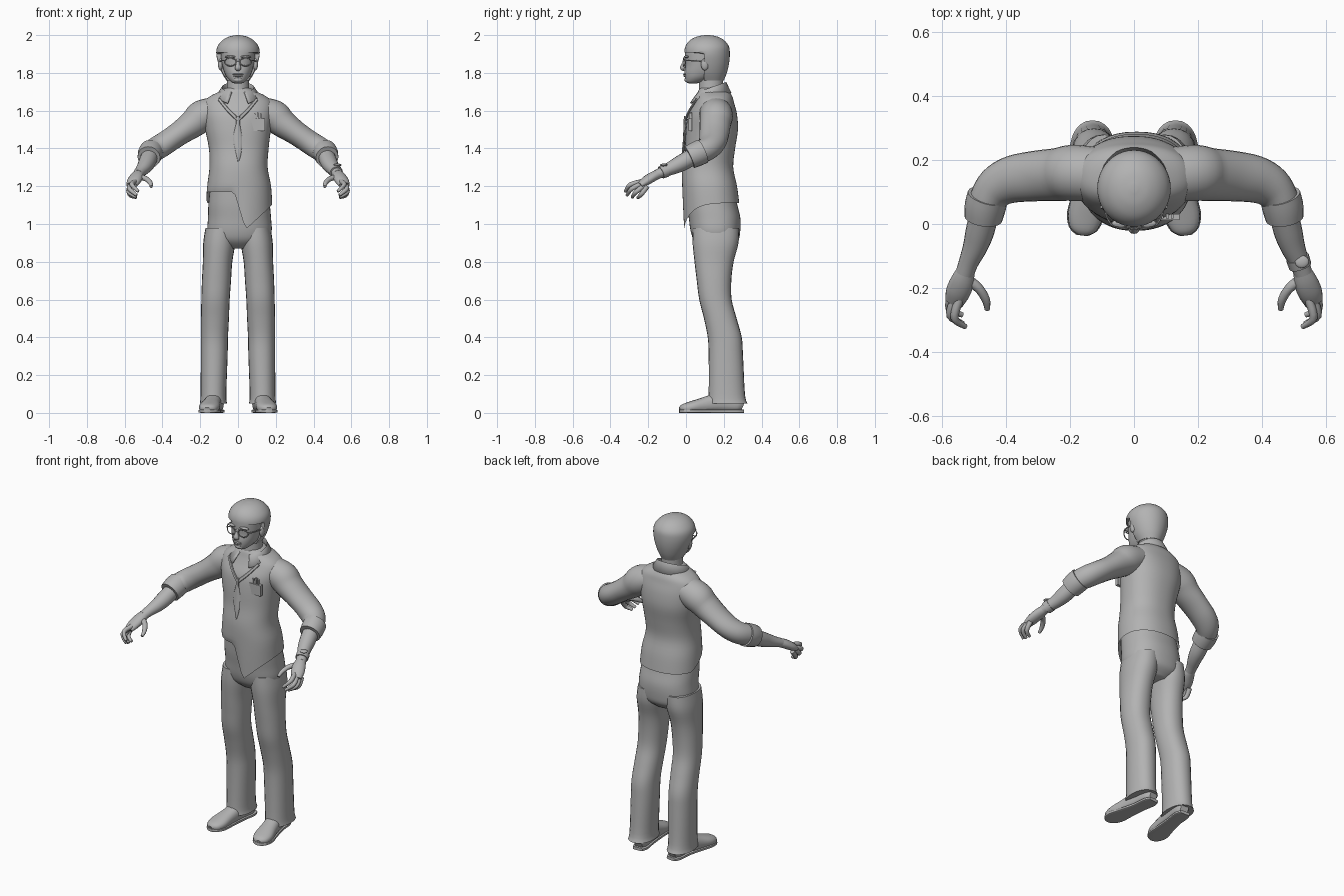
import bpy, bmesh, math
from mathutils import Vector

grey = bpy.data.materials.new("plain_grey")
grey.diffuse_color = (0.45, 0.45, 0.45, 1)


def make(name, bm, mirror=False):
    bmesh.ops.recalc_face_normals(bm, faces=bm.faces)
    me = bpy.data.meshes.new(name)
    bm.to_mesh(me)
    bm.free()
    me.materials.append(grey)
    ob = bpy.data.objects.new(name, me)
    bpy.context.collection.objects.link(ob)
    if mirror:
        ob.modifiers.new("mirror", "MIRROR").use_mirror_merge = False
    return ob


def smooth_keys(keys, steps):
    """Catmull-Rom interpolation through tuples of numbers."""
    out, n = [], len(keys)
    for i in range(n - 1):
        a, b, c, d = (keys[min(max(i + k, 0), n - 1)] for k in (-1, 0, 1, 2))
        for s in range(steps):
            t = s / steps
            out.append([0.5 * (2 * q + (r - p) * t + (2 * p - 5 * q + 4 * r - u) * t * t
                        + (3 * q - p - 3 * r + u) * t ** 3) for p, q, r, u in zip(a, b, c, d)])
    return out + [list(keys[-1])]


def skin(rings, caps=(True, True), warp=None):
    bm = bmesh.new()
    vs = [[bm.verts.new(warp(p) if warp else p) for p in r] for r in rings]
    n = len(vs[0])
    for a, b in zip(vs, vs[1:]):
        for j in range(n):
            bm.faces.new((a[j], a[(j + 1) % n], b[(j + 1) % n], b[j]))
    for flag, ring in zip(caps, (vs[0], vs[-1])):
        if flag:
            bm.faces.new(ring)
    return bm


def oval(n, power):
    for j in range(n):
        a = 2 * math.pi * j / n
        c, s = math.cos(a), math.sin(a)
        yield (math.copysign(abs(c) ** (2 / power), c), math.copysign(abs(s) ** (2 / power), s))


def stack(name, keys, n=24, steps=4, power=2.0, mirror=False, caps=(True, True), warp=None):
    """Level cross-sections: (z, centre x, half width, front y, back y)."""
    rings = []
    for z, cx, rx, y0, y1 in smooth_keys(keys, steps):
        rings.append([Vector((cx + rx * c, (y0 + y1) / 2 + (y1 - y0) / 2 * s, z)) for c, s in oval(n, power)])
    return make(name, skin(rings, caps, warp), mirror)


def tube(name, keys, n=16, steps=4, power=2.0, mirror=True, up=(0, 0, 1), warp=None):
    """Sections across a path: (x, y, z, half width, half height)."""
    ks, rings = smooth_keys(keys, steps), []
    pts = [Vector(k[:3]) for k in ks]
    for i, k in enumerate(ks):
        t = (pts[min(i + 1, len(ks) - 1)] - pts[max(i - 1, 0)]).normalized()
        h = t.cross(Vector(up)).normalized()
        v = h.cross(t)
        rings.append([pts[i] + h * k[3] * c + v * k[4] * s for c, s in oval(n, power)])
    return make(name, skin(rings, warp=warp), mirror)


def ball(name, loc, size, mirror=False):
    bm = bmesh.new()
    bmesh.ops.create_uvsphere(bm, u_segments=16, v_segments=10, radius=1)
    for v in bm.verts:
        v.co = Vector(loc) + Vector(a * b for a, b in zip(v.co, size))
    return make(name, bm, mirror)


def box(name, loc, size):
    bm = bmesh.new()
    bmesh.ops.create_cube(bm, size=1)
    for v in bm.verts:
        v.co = Vector(loc) + Vector(a * b for a, b in zip(v.co, size))
    return make(name, bm)


# Shirt body with an uneven hem, long at the front on one side
def hem(p):
    if p.z < 1.2:
        if p.x < -0.02:
            front = 1.17
        elif p.x < 0.04:
            front = 1.17 - 0.2 * (p.x + 0.02) / 0.06
        else:
            front = 0.97 + 0.13 * (p.x - 0.04) / 0.14
        w = min(max((p.y - 0.08) / 0.1, 0), 1)
        low = front * (1 - w) + 1.11 * w
        p.z = 1.2 - (1.2 - p.z) / 0.1 * (1.2 - low)
    return p


stack("shirt", [(1.10, .007, .174, -.012, .282), (1.20, .006, .169, -.02, .27), (1.30, .003, .154, -.02, .25),
                (1.40, .004, .158, -.006, .26), (1.50, 0, .174, 0, .275), (1.58, 0, .185, .012, .27),
                (1.64, 0, .182, .04, .255), (1.675, 0, .15, .055, .245), (1.705, 0, .09, .065, .225),
                (1.72, 0, .065, .075, .20)], n=64, power=2.25, caps=(False, True), warp=hem)

# Trousers
stack("trouser_seat", [(.87, .005, .07, .09, .23), (.91, .005, .15, .045, .275), (.96, .008, .17, .025, .287),
                       (1.03, .008, .167, .015, .288), (1.10, .006, .163, .005, .272), (1.17, .005, .155, .0, .258)],
      n=40, power=2.3)
stack("trouser_leg", [(.05, .13, .072, .115, .325), (.10, .13, .068, .12, .312), (.30, .126, .071, .12, .302),
                      (.40, .125, .072, .115, .295), (.50, .122, .074, .095, .268), (.60, .119, .075, .07, .242),
                      (.70, .114, .077, .057, .24), (.80, .108, .078, .045, .252), (.90, .099, .085, .035, .278),
                      (.98, .092, .08, .035, .28)], n=24, power=2.2, mirror=True)

# Shoes with flat soles
def grounded(p):
    p.z = max(p.z, 0.012)
    return p


tube("shoe", [(.112, .30, .035, .025, .03), (.115, .27, .045, .04, .045), (.125, .19, .055, .043, .055),
              (.14, .10, .042, .048, .042), (.152, .03, .03, .055, .032), (.16, -.015, .022, .042, .024),
              (.163, -.033, .018, .016, .012)], n=20, power=2.3, warp=grounded)
tube("shoe_sole", [(.112, .305, .009, .03, .009), (.115, .27, .009, .044, .009), (.125, .19, .009, .042, .009),
                   (.14, .10, .009, .05, .009), (.152, .03, .009, .058, .009), (.16, -.015, .009, .045, .009),
                   (.163, -.036, .009, .018, .009)], n=20, power=5)

# Sleeves, rolled cuffs and forearms
tube("sleeve", [(.11, .155, 1.60, .085, .075), (.19, .16, 1.57, .088, .086), (.24, .155, 1.53, .083, .075),
                (.31, .15, 1.48, .079, .064), (.38, .14, 1.432, .074, .062), (.43, .115, 1.40, .066, .062),
                (.462, .07, 1.378, .056, .06), (.465, .04, 1.365, .052, .055)], n=24)
tube("rolled_cuff", [(.458, .088, 1.385, .064, .066), (.466, .055, 1.37, .065, .066),
                     (.472, .018, 1.353, .06, .062)], n=20, steps=2)
tube("forearm", [(.465, .05, 1.365, .045, .045), (.482, -.02, 1.325, .045, .044), (.497, -.07, 1.30, .039, .038),
                 (.518, -.12, 1.277, .031, .029), (.53, -.155, 1.262, .029, .025)], n=18)
tube("wristwatch_band", [(.512, -.105, 1.284, .037, .036), (.521, -.132, 1.272, .036, .034)], steps=1, mirror=False)
ball("wristwatch_face", (.526, -.118, 1.312), (.022, .02, .008))

# Hands with curled fingers
tube("palm", [(.527, -.145, 1.265, .028, .025), (.538, -.18, 1.248, .037, .026), (.552, -.215, 1.226, .038, .024),
              (.563, -.245, 1.205, .03, .017)])
for name, root, knuckle, tip in [
        ("index_finger", (.547, -.235, 1.224), (.562, -.295, 1.208), (.528, -.322, 1.172)),
        ("middle_finger", (.56, -.232, 1.213), (.576, -.287, 1.187), (.536, -.312, 1.152)),
        ("ring_finger", (.57, -.222, 1.203), (.578, -.265, 1.169), (.538, -.285, 1.141)),
        ("little_finger", (.573, -.205, 1.20), (.574, -.237, 1.157), (.538, -.255, 1.139))]:
    tube(name, [(*root, .014, .014), (*knuckle, .0125, .0125), (*tip, .008, .008)], n=10)
tube("thumb", [(.53, -.17, 1.25, .019, .017), (.488, -.20, 1.24, .015, .014), (.464, -.238, 1.218, .013, .012),
               (.46, -.268, 1.197, .008, .008)], n=10)

# Neck and head
stack("neck", [(1.62, 0, .07, .055, .20), (1.70, 0, .06, .068, .195), (1.82, 0, .058, .07, .2)])
stack("face", [(1.745, 0, .02, .015, .06), (1.752, 0, .036, .0, .09), (1.775, 0, .058, -.006, .14),
               (1.805, 0, .073, -.008, .18), (1.84, 0, .083, -.003, .19), (1.88, 0, .09, -.005, .21),
               (1.93, 0, .09, .0, .21), (1.965, 0, .06, .04, .18)], n=32, power=2.15)


# Hair swept back below the fringe line
def fringe(p):
    if p.z < 1.905:
        p.y = max(p.y, 0.095)
    return p


stack("hair", [(1.76, 0, .062, .06, .20), (1.80, 0, .085, .03, .216), (1.85, 0, .104, .01, .228),
               (1.90, 0, .115, -.008, .232), (1.94, 0, .109, -.003, .227), (1.972, 0, .083, .02, .203),
               (1.992, 0, .048, .058, .167), (2.0, 0, .01, .10, .125)], n=40, steps=5, warp=fringe)
ball("ear", (.093, .10, 1.845), (.013, .021, .032), True)
tube("nose", [(0, -.002, 1.872, .008, .008), (0, -.012, 1.845, .011, .012), (0, -.018, 1.825, .017, .013),
              (0, -.008, 1.815, .012, .006)], n=12, mirror=False, up=(0, 1, 0))
ball("upper_lip", (0, -.006, 1.793), (.028, .009, .005))
ball("lower_lip", (0, -.005, 1.784), (.024, .009, .006))
ball("chin", (0, .008, 1.764), (.026, .016, .015))
ball("brow", (.04, .002, 1.885), (.03, .013, .007), True)

# Spectacles
rim = []
for j in range(21):
    a = 2 * math.pi * j / 20
    rim.append((.04 + .031 * math.cos(a), -.014 + .012 * abs(math.cos(a) + .3) ** 2 * .6,
                1.858 + .021 * math.sin(a), .003, .003))
tube("spectacle_rim", rim, n=6, steps=1, up=(0, 1, 0))
tube("spectacle_temple", [(.07, -.004, 1.865, .003, .004), (.088, .03, 1.865, .003, .004),
                          (.098, .10, 1.86, .003, .004)], n=6)
tube("spectacle_bridge", [(-.012, -.016, 1.863, .003, .003), (.012, -.016, 1.863, .003, .003)],
     n=6, steps=1, mirror=False)

# Folded collar, open at the front
bm = bmesh.new()
rows = []
for j in range(33):
    a = math.radians(-158 + 316 * j / 32)
    s, c = math.sin(a), math.cos(a)
    f = (1 - c) / 2
    point = max(0, (abs(math.degrees(a)) - 110) / 48)
    rows.append([bm.verts.new(p) for p in (
        (.074 * s, .135 + .068 * c, 1.70 - .03 * f),
        (.085 * s, .135 + .078 * c, 1.752 - .055 * f),
        ((.116 + .03 * point) * s, .132 + (.108 + .012 * point) * c, 1.695 - .025 * f - .03 * point))])
for a, b in zip(rows, rows[1:]):
    for k in (0, 1):
        bm.faces.new((a[k], b[k], b[k + 1], a[k + 1]))
make("collar", bm).modifiers.new("cloth", "SOLIDIFY").thickness = .008

# Loose necktie, breast pocket and pens
tube("tie_loop", [(.10, .055, 1.66, .008, .006), (.05, .018, 1.60, .009, .006), (.003, -.002, 1.555, .01, .006)],
     n=8, up=(0, 1, 0))
tube("tie_tail", [(0, -.002, 1.57, .012, .009), (0, -.005, 1.535, .01, .008), (-.002, -.009, 1.45, .024, .007),
                  (.003, -.016, 1.38, .015, .006), (.002, -.02, 1.33, .003, .004)],
     n=8, mirror=False, up=(0, 1, 0))
box("breast_pocket", (.105, .022, 1.525), (.075, .02, .065))
for i, x in enumerate((.088, .105, .12)):
    box("pocket_pen", (x, .024, 1.565 + .006 * (i % 2)), (.009, .014, .04))

# Smooth shading with kept edges
bpy.ops.object.select_all(action="SELECT")
bpy.context.view_layer.objects.active = bpy.context.scene.objects[0]
bpy.ops.object.shade_smooth_by_angle(angle=math.radians(40))
